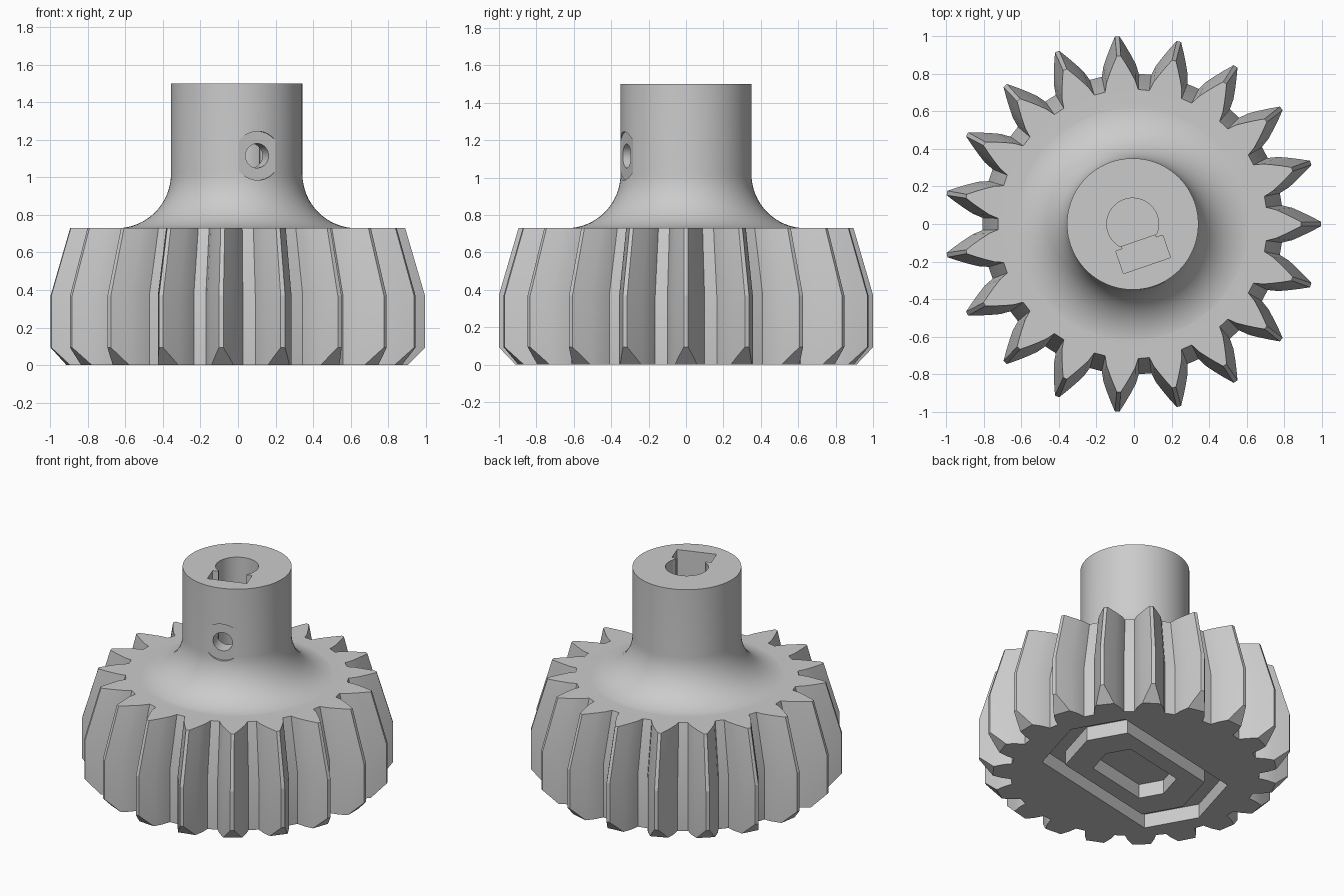
import bpy, bmesh, math
from mathutils import Matrix, Vector

cube = bpy.data.objects.get("Cube")
if cube:
    bpy.data.objects.remove(cube)

TEETH = 19
STEP = 2 * math.pi / TEETH
CX = -0.007

grey = bpy.data.materials.new("plain grey")
grey.use_nodes = True
colour = (0.6, 0.6, 0.6, 1)
grey.diffuse_color = colour
grey.node_tree.nodes["Principled BSDF"].inputs["Base Color"].default_value = colour


def loft(name, rings):
    """Closed solid through rings of equal point count."""
    bm = bmesh.new()
    loops = [[bm.verts.new(p) for p in ring] for ring in rings]
    n = len(loops[0])
    for a, b in zip(loops, loops[1:]):
        for i in range(n):
            j = (i + 1) % n
            bm.faces.new((a[i], a[j], b[j], b[i]))
    bm.faces.new(loops[0][::-1])
    bm.faces.new(loops[-1])
    bmesh.ops.recalc_face_normals(bm, faces=bm.faces)
    mesh = bpy.data.meshes.new(name)
    bm.to_mesh(mesh)
    bm.free()
    obj = bpy.data.objects.new(name, mesh)
    bpy.context.collection.objects.link(obj)
    mesh.materials.append(grey)
    return obj


def prism(name, outline, z0, z1):
    return loft(name, [[(x, y, z) for x, y in outline] for z in (z0, z1)])


def circle(r, n, start=0.0):
    return [(r * math.cos(start + 2 * math.pi * i / n),
             r * math.sin(start + 2 * math.pi * i / n)) for i in range(n)]


def lathe(name, profile, n, start=0.0):
    return loft(name, [[(x, y, z) for x, y in circle(r, n, start)] for r, z in profile])


def combine(target, tool, operation):
    mod = target.modifiers.new("cut", "BOOLEAN")
    mod.operation, mod.solver, mod.object = operation, "EXACT", tool
    bpy.context.view_layer.objects.active = target
    bpy.ops.object.modifier_apply(modifier=mod.name)
    bpy.data.objects.remove(tool)


# Toothed wheel, narrowing towards the top
half_tooth = [(0.795, 0.099), (0.85, 0.086), (0.90, 0.064), (0.95, 0.04), (1.003, 0.012)]
tooth = [(r, -w) for r, w in half_tooth] + [(r, w) for r, w in reversed(half_tooth)]
outline = []
for k in range(TEETH):
    c, s = math.cos(k * STEP), math.sin(k * STEP)
    outline += [(x * c - y * s, x * s + y * c) for x, y in tooth]
sections = [(0, 1), (0.37, 1), (0.73, 0.895)]
gear = loft("pinion_gear", [[(x * f, y * f, z) for x, y in outline] for z, f in sections])

# Flat chamfer under each tooth tip
k = 1 / math.cos(STEP / 2)
combine(gear, lathe("chamfer", [(0.9 * k, -0.01), (1.02 * k, 0.11), (1.1 * k, 0.2), (1.1 * k, 1)],
                    TEETH, STEP / 2), "INTERSECT")

# Hub with a rounded foot
foot = [(0.64 - 0.29 * math.sin(a), 1.019 - 0.29 * math.cos(a))
        for a in [math.pi / 2 * i / 16 for i in range(17)]]
combine(gear, lathe("hub", [(0.64, 0.5)] + foot + [(0.35, 1.5)], 96), "UNION")

# Flatted shaft bore, nut slot and the opening between them
turn = Matrix.Rotation(STEP, 4, "Z")


def turned(points):
    return [(turn @ Vector((x, y, 0))).to_2d() for x, y in points]


def box(x, y0, y1):
    return turned([(-x, y0), (x, y0), (x, y1), (-x, y1)])


flat = math.acos(0.092 / 0.138)
bore = []
for i in range(49):
    a = -math.pi / 2 + flat + (2 * math.pi - 2 * flat) * i / 48
    bore.append((0.138 * math.cos(a), 0.138 * math.sin(a)))
combine(gear, prism("bore", turned(bore), 0.25, 1.6), "DIFFERENCE")
combine(gear, prism("nut_slot", box(0.132, -0.234, -0.108), 0.98, 1.6), "DIFFERENCE")
combine(gear, prism("opening", box(0.095, -0.12, -0.08), 0.975, 1.6), "DIFFERENCE")

# Set screw hole with a shallow round seat
for radius, near, far in [(0.13, 0.335, 0.5), (0.065, 0.2, 0.5)]:
    tool = prism("screw_hole", circle(radius, 40), near, far)
    tool.data.transform(Matrix.Translation((0, 0, 1.115)) @ turn
                        @ Matrix.Rotation(math.pi / 2, 4, "X"))
    combine(gear, tool, "DIFFERENCE")

# Recess under the wheel: a long six-sided pocket with a raised ring inside
half = [(-0.7, 0.0), (0.2, 0.58), (0.6, 0.36)]
hexagon = half + [(-x, -y) for x, y in half]
d = math.sqrt(0.5)


def recess(scale):
    return [(scale * d * (-s - t), scale * d * (t - s)) for s, t in hexagon]


pocket = prism("pocket", recess(1), -0.1, 0.1)
combine(pocket, prism("ring", recess(0.75), -0.2, 0.2), "DIFFERENCE")
combine(gear, pocket, "DIFFERENCE")
combine(gear, prism("inner_pocket", recess(0.45), -0.1, 0.1), "DIFFERENCE")

# Centre the part and shade it
gear.data.transform(Matrix.Translation((CX, 0, 0)))
gear.data.materials.clear()
gear.data.materials.append(grey)
for face in gear.data.polygons:
    face.material_index = 0
bpy.ops.object.select_all(action="DESELECT")
gear.select_set(True)
bpy.context.view_layer.objects.active = gear
bpy.ops.object.shade_smooth_by_angle(angle=math.radians(14))
